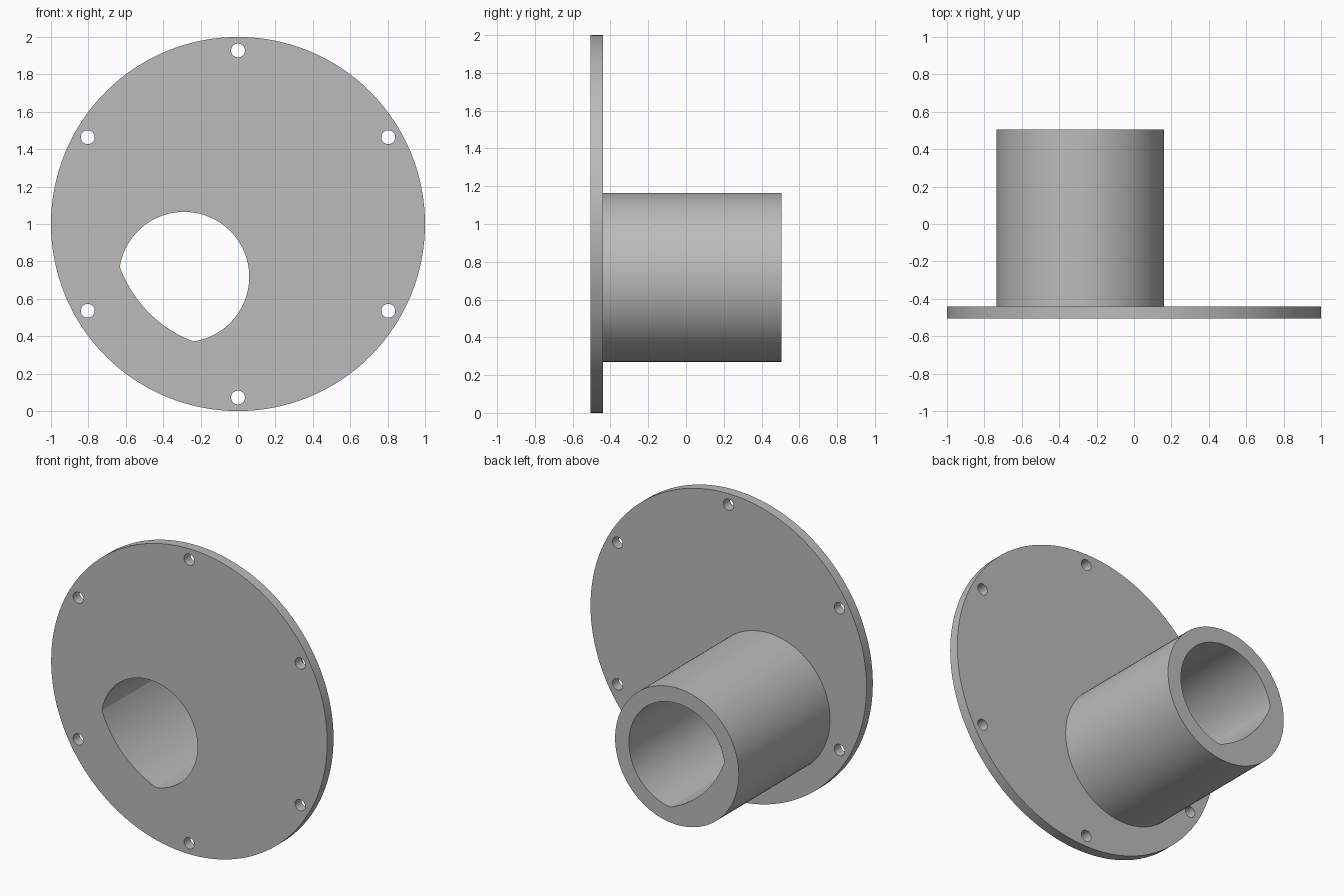
import bpy, bmesh
from math import sin, cos, pi, radians, hypot, atan2, acos, asin

if "Cube" in bpy.data.objects:
    bpy.data.objects.remove(bpy.data.objects["Cube"], do_unlink=True)

FRONT, PLATE_BACK, TUBE_END = -0.505, -0.44, 0.505
CX, CZ = -0.288, -0.283          # tube axis relative to the plate axis
TUBE_R, BORE_R, LIMIT_R = 0.448, 0.348, 0.672


def arc(cx, cz, r, start, end, n):
    """Points along an arc, without its last point."""
    return [(cx + r * cos(start + (end - start) * i / n),
             cz + r * sin(start + (end - start) * i / n)) for i in range(n)]


def circle(cx, cz, r, n):
    return arc(cx, cz, r, 0, 2 * pi, n)


def bore_profile():
    """Round bore cut off by an arc concentric with the plate."""
    d, a = hypot(CX, CZ), atan2(CZ, CX)
    t = acos((LIMIT_R ** 2 - d ** 2 - BORE_R ** 2) / (2 * d * BORE_R))
    s = asin(BORE_R * sin(t) / LIMIT_R)
    return (arc(CX, CZ, BORE_R, a + t, a + 2 * pi - t, 80)
            + arc(0, 0, LIMIT_R, a - s, a + s, 24))


bm = bmesh.new()


def ring(points, y):
    verts = [bm.verts.new((x, y, z + 1)) for x, z in points]
    return [bm.edges.new((v, verts[i - 1])) for i, v in enumerate(verts)]


def wall(points, y0, y1):
    """Straight wall along y; returns its two end rings."""
    a, b = ring(points, y0), ring(points, y1)
    bmesh.ops.bridge_loops(bm, edges=a + b)
    return a, b


def cap(rings, direction):
    bmesh.ops.triangle_fill(bm, edges=[e for r in rings for e in r],
                            use_beauty=True, normal=(0, direction, 0))


# Walls: plate rim, six bolt holes, tube outside and bore
rim = wall(circle(0, 0, 1, 128), FRONT, PLATE_BACK)
bolts = []
for k in range(6):
    a = radians(90 + 60 * k)
    bolts.append(wall(circle(0.928 * cos(a), 0.928 * sin(a), 0.037, 32),
                      FRONT, PLATE_BACK))
tube = wall(circle(CX, CZ, TUBE_R, 96), PLATE_BACK, TUBE_END)
bore = wall(bore_profile(), FRONT, TUBE_END)

# Flat faces: plate front, plate back around the tube, tube end
cap([rim[0], bore[0]] + [b[0] for b in bolts], -1)
cap([rim[1], tube[0]] + [b[1] for b in bolts], 1)
cap([tube[1], bore[1]], 1)
bmesh.ops.recalc_face_normals(bm, faces=bm.faces[:])

mesh = bpy.data.meshes.new("flange_with_offset_tube")
bm.to_mesh(mesh)
bm.free()
flange = bpy.data.objects.new("flange_with_offset_tube", mesh)
bpy.context.collection.objects.link(flange)

# Plain grey finish
grey = bpy.data.materials.new("plain_grey")
grey.use_nodes = True
colour = (0.5, 0.5, 0.5, 1)
grey.diffuse_color = colour
grey.node_tree.nodes["Principled BSDF"].inputs["Base Color"].default_value = colour
mesh.materials.append(grey)

bpy.ops.object.select_all(action='DESELECT')
flange.select_set(True)
bpy.context.view_layer.objects.active = flange
bpy.ops.object.shade_smooth_by_angle(angle=radians(25))
